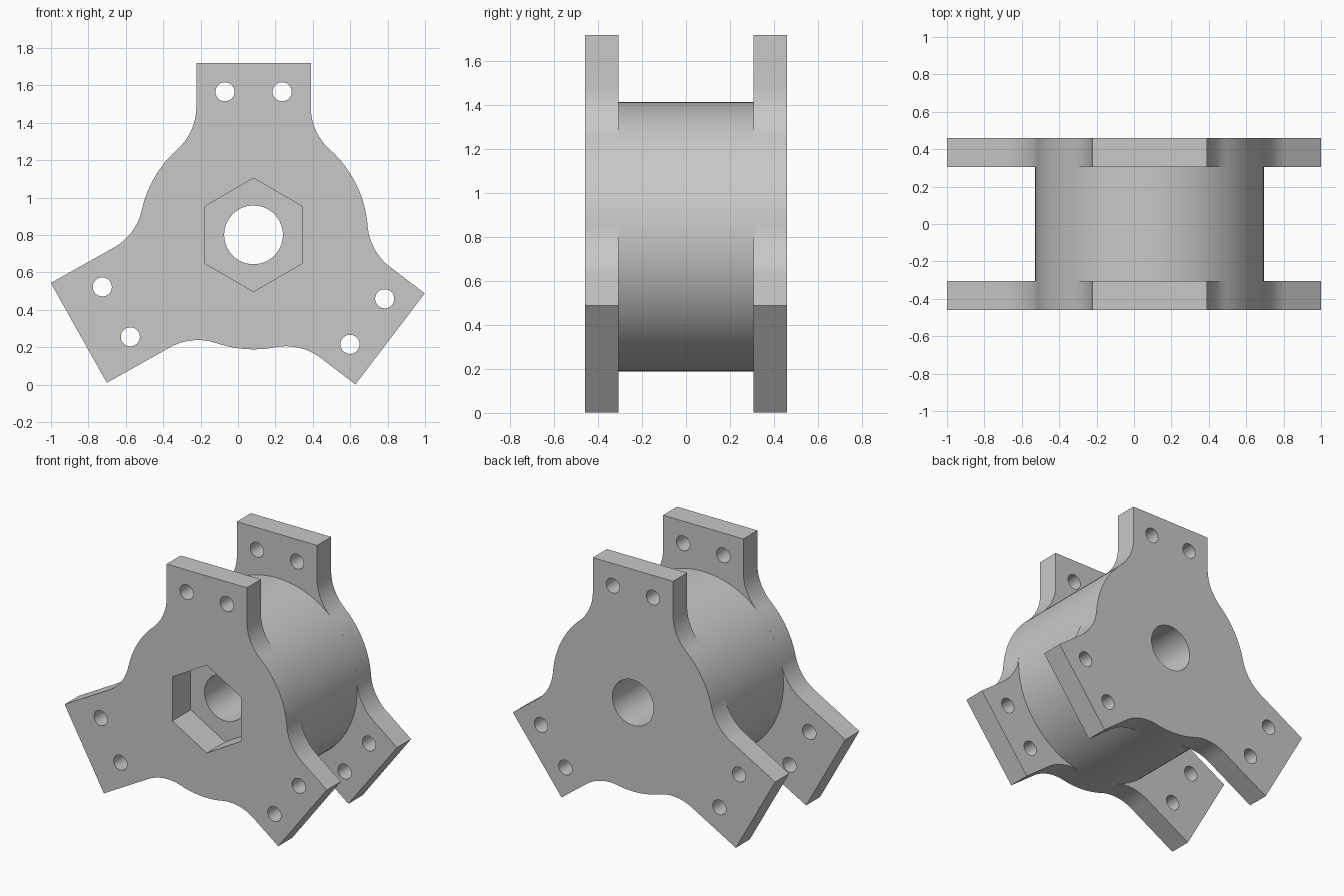
import bpy, bmesh
from math import sin, cos, pi, radians, atan2, sqrt
from mathutils import Matrix

if "Cube" in bpy.data.objects:
    bpy.data.objects.remove(bpy.data.objects["Cube"])

T = 0.153                  # flange thickness, the base unit of the part
H = 2 * T                  # half width of an arm, also the fillet radius
R = 4 * T                  # drum radius
HALF = 3 * T               # half of the overall depth
POCKET = 0.2               # depth of the hex nut pocket
CX, CZ = 0.083, 0.801      # drum axis

# Each arm: direction, length, distance of its bolt holes from the axis
ARMS = [(radians(-37.3), 6 * T, 5 * T),
        (radians(90), 6 * T, 5 * T),
        (radians(209.3), 7 * T, 5.5 * T)]

grey = bpy.data.materials.new("grey")
grey.use_nodes = True
grey.diffuse_color = (0.58, 0.58, 0.58, 1)
grey.node_tree.nodes["Principled BSDF"].inputs["Base Color"].default_value = grey.diffuse_color


def arc(x, y, r, a0, a1, n):
    return [(x + r * cos(a0 + (a1 - a0) * i / n),
             y + r * sin(a0 + (a1 - a0) * i / n)) for i in range(n + 1)]


def circle(r, n=96, x=0, y=0, start=0):
    return arc(x, y, r, start, start + 2 * pi, n)[:-1]


def turn(points, a):
    return [(u * cos(a) - v * sin(a), u * sin(a) + v * cos(a)) for u, v in points]


def flange_outline():
    """Drum circle with three arms, each blended in by tangent fillets."""
    d = sqrt((R + H) ** 2 - (2 * H) ** 2)
    blend = atan2(2 * H, d)
    lower = arc(d, -2 * H, H, pi - blend, pi / 2, 16)
    points = []
    for i, (a, length, _) in enumerate(ARMS):
        side = lower + [(length, -H)]
        points += turn(side + [(u, -v) for u, v in reversed(side)], a)
        following = ARMS[(i + 1) % 3][0] + (2 * pi if i == 2 else 0)
        points += arc(0, 0, R, a + blend, following - blend, 24)[1:-1]
    return points


def bolt_holes():
    return [turn(circle(T / 3, 32, reach, s * T), a)
            for a, _, reach in ARMS for s in (-1, 1)]


def plate(name, loops, y0, y1):
    """Extrude a filled profile with holes along y."""
    curve = bpy.data.curves.new(name, 'CURVE')
    curve.dimensions = '2D'
    curve.fill_mode = 'BOTH'
    curve.extrude = (y1 - y0) / 2
    for loop in loops:
        spline = curve.splines.new('POLY')
        spline.points.add(len(loop) - 1)
        for p, (x, y) in zip(spline.points, loop):
            p.co = (x, y, 0, 1)
        spline.use_cyclic_u = True
    helper = bpy.data.objects.new(name + "_profile", curve)
    bpy.context.scene.collection.objects.link(helper)
    bpy.context.view_layer.update()
    graph = bpy.context.evaluated_depsgraph_get()
    mesh = bpy.data.meshes.new_from_object(helper.evaluated_get(graph))
    bpy.data.objects.remove(helper)

    bm = bmesh.new()
    bm.from_mesh(mesh)
    bmesh.ops.remove_doubles(bm, verts=bm.verts, dist=1e-5)
    bm.transform(Matrix.Translation((CX, (y0 + y1) / 2, CZ)) @ Matrix.Rotation(pi / 2, 4, 'X'))
    bmesh.ops.recalc_face_normals(bm, faces=bm.faces)
    bm.to_mesh(mesh)
    bm.free()
    mesh.materials.clear()
    mesh.materials.append(grey)

    obj = bpy.data.objects.new(name, mesh)
    bpy.context.scene.collection.objects.link(obj)
    bpy.ops.object.select_all(action='DESELECT')
    obj.select_set(True)
    bpy.context.view_layer.objects.active = obj
    bpy.ops.object.shade_smooth_by_angle(angle=radians(30))


bore = circle(0.157, 64)
hexagon = circle(0.303, 6, start=pi / 2)

# Flanges: the front one carries the hex pocket, the back one only the bore
plate("front_flange", [flange_outline(), hexagon] + bolt_holes(), -HALF, T - HALF)
plate("back_flange", [flange_outline(), bore] + bolt_holes(), HALF - T, HALF)

# Drum: a thin front slice finishes the pocket, the rest has the bore
plate("drum_pocket_slice", [circle(R, 128), hexagon], T - HALF, POCKET - HALF)
plate("drum", [circle(R, 128), bore], POCKET - HALF, HALF - T)
